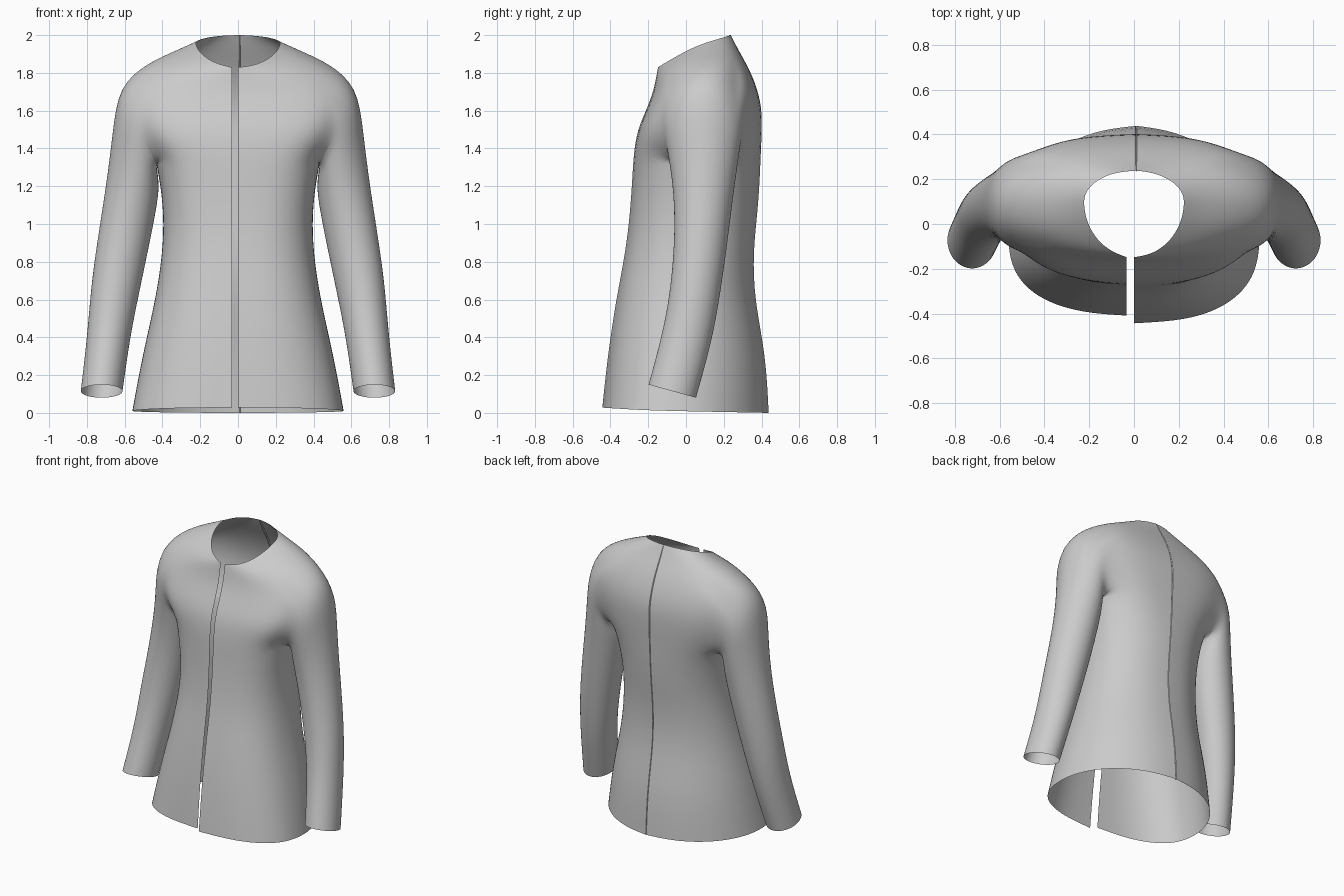
import bpy, bmesh
from math import sin, cos, pi, radians

cube = bpy.data.objects.get("Cube")
if cube:
    bpy.data.objects.remove(cube, do_unlink=True)

cloth = bpy.data.materials.new("grey cloth")
cloth.use_nodes = True
GREY = (0.6, 0.6, 0.6, 1)
cloth.diffuse_color = GREY
cloth.node_tree.nodes["Principled BSDF"].inputs["Base Color"].default_value = GREY

# Body sections: half width, front y, side y, back y, front z, side z, back z,
# then front and back roundness (1 is an ellipse, less is squarer)
BODY = [
    (.565, -.443, -.06, .438, .028, .01, .0, .8, 1),
    (.512, -.415, -.02, .424, .3, .3, .3, .8, 1),
    (.440, -.37, .01, .362, .6, .6, .6, .8, 1),
    (.402, -.32, .04, .355, .85, .85, .85, .8, .95),
    (.396, -.297, .06, .378, 1.05, 1.05, 1.05, .75, .95),
    (.416, -.285, .08, .39, 1.22, 1.22, 1.22, .7, .9),
    (.440, -.278, .10, .395, 1.36, 1.34, 1.35, .65, .8),
    (.55, -.26, .10, .402, 1.49, 1.48, 1.49, .62, .8),
    (.60, -.212, .10, .402, 1.60, 1.64, 1.62, .7, .8),
    (.60, -.18, .11, .37, 1.68, 1.77, 1.74, .8, .8),
    (.49, -.165, .11, .325, 1.74, 1.85, 1.84, .8, .8),
    (.36, -.155, .10, .275, 1.79, 1.905, 1.925, .8, .8),
    (.225, -.148, .10, .238, 1.83, 1.958, 2.0, 1, 1),
]
# Sleeve sections: inner x, inner z, outer x, outer z, front y, back y, cuff tilt
SLEEVE = [
    (.428, 1.29, .632, 1.735, -.12, .30, 0),
    (.414, 1.20, .664, 1.5, -.092, .28, 0),
    (.430, 1.08, .689, 1.28, -.068, .255, 0),
    (.470, .88, .732, 1.0, -.06, .225, -.01),
    (.525, .62, .778, .7, -.08, .185, -.02),
    (.57, .4, .798, .42, -.12, .14, -.03),
    (.61, .115, .834, .115, -.2, .055, -.035),
]
COLS = 12                  # columns from front edge to back seam
J0, J1, R0, R1 = 3, 9, 6, 10   # armhole: column range and row range
SEAM = .01                 # back seam offset


def body_point(row, j, edge, lift):
    w, yf, ys, yb, zf, zs, zb, front_round, back_round = row
    a = -pi / 2 + pi * j / COLS
    s = sin(a)
    power = front_round if s < 0 else back_round
    x = w * max(cos(a), 0) ** power
    reach = abs(s) ** power
    if s < 0:
        front = yf + lift * (1 - zf / 1.83)
        y, z = ys + (front - ys) * reach, zs + (zf - zs) * abs(s) ** 1.2
    else:
        y, z = ys + (yb - ys) * reach, zs + (zb - zs) * s
    return edge.get(j, x), y, z


def jacket_half(name, side, gap, lift):
    bm = bmesh.new()
    edge = {0: gap, COLS: side * SEAM}

    def vert(p):
        return bm.verts.new((side * p[0], p[1], p[2]))

    # Body panel, leaving the armhole open
    grid = [[vert(body_point(r, j, edge, lift)) for j in range(COLS + 1)] for r in BODY]
    for row in grid:       # turned-in seam allowance down the back
        end = row[-1].co
        row.append(vert((side * SEAM, end.y - .012, end.z)))
    for i in range(len(grid) - 1):
        for j in range(COLS + 1):
            if R0 <= i < R1 and J0 <= j < J1:
                continue
            bm.faces.new((grid[i][j], grid[i][j + 1], grid[i + 1][j + 1], grid[i + 1][j]))

    # Armhole loop: underarm, back edge, shoulder, front edge
    loop = [grid[R0][j] for j in range(J0, J1)]
    loop += [grid[i][J1] for i in range(R0, R1)]
    loop += [grid[R1][j] for j in range(J1, J0, -1)]
    loop += [grid[i][J0] for i in range(R1, R0, -1)]
    n = len(loop)

    # Sleeve tube joined to the armhole
    for xi, zi, xo, zo, yf, yb, tilt in SLEEVE:
        ring = []
        for k in range(n):
            a = pi - 2 * pi * (k - (J1 - J0) / 2) / n
            t = (1 + cos(a)) / 2
            ring.append(vert((xi + (xo - xi) * t,
                              (yf + yb) / 2 + (yb - yf) / 2 * sin(a),
                              zi + (zo - zi) * t + tilt * sin(a))))
        for k in range(n):
            m = (k + 1) % n
            bm.faces.new((loop[k], loop[m], ring[m], ring[k]))
        loop = ring

    # Mirrored side needs its faces turned outwards
    if side < 0:
        bmesh.ops.reverse_faces(bm, faces=bm.faces[:])
    # Sharp fold where the back seam turns in
    crease = bm.edges.layers.float.new("crease_edge")
    for lower, upper in zip(grid, grid[1:]):
        bm.edges.get((lower[COLS], upper[COLS]))[crease] = .8

    mesh = bpy.data.meshes.new(name)
    bm.to_mesh(mesh)
    bm.free()
    mesh.materials.append(cloth)
    obj = bpy.data.objects.new(name, mesh)
    bpy.context.collection.objects.link(obj)
    sub = obj.modifiers.new("smooth cloth", 'SUBSURF')
    sub.levels = sub.render_levels = 2
    sub.boundary_smooth = 'PRESERVE_CORNERS'
    bpy.ops.object.select_all(action='DESELECT')
    obj.select_set(True)
    bpy.context.view_layer.objects.active = obj
    bpy.ops.object.shade_smooth_by_angle(angle=radians(60))


jacket_half("jacket_left_half", 1, 0.0, 0.0)
jacket_half("jacket_right_half", -1, .033, .035)
